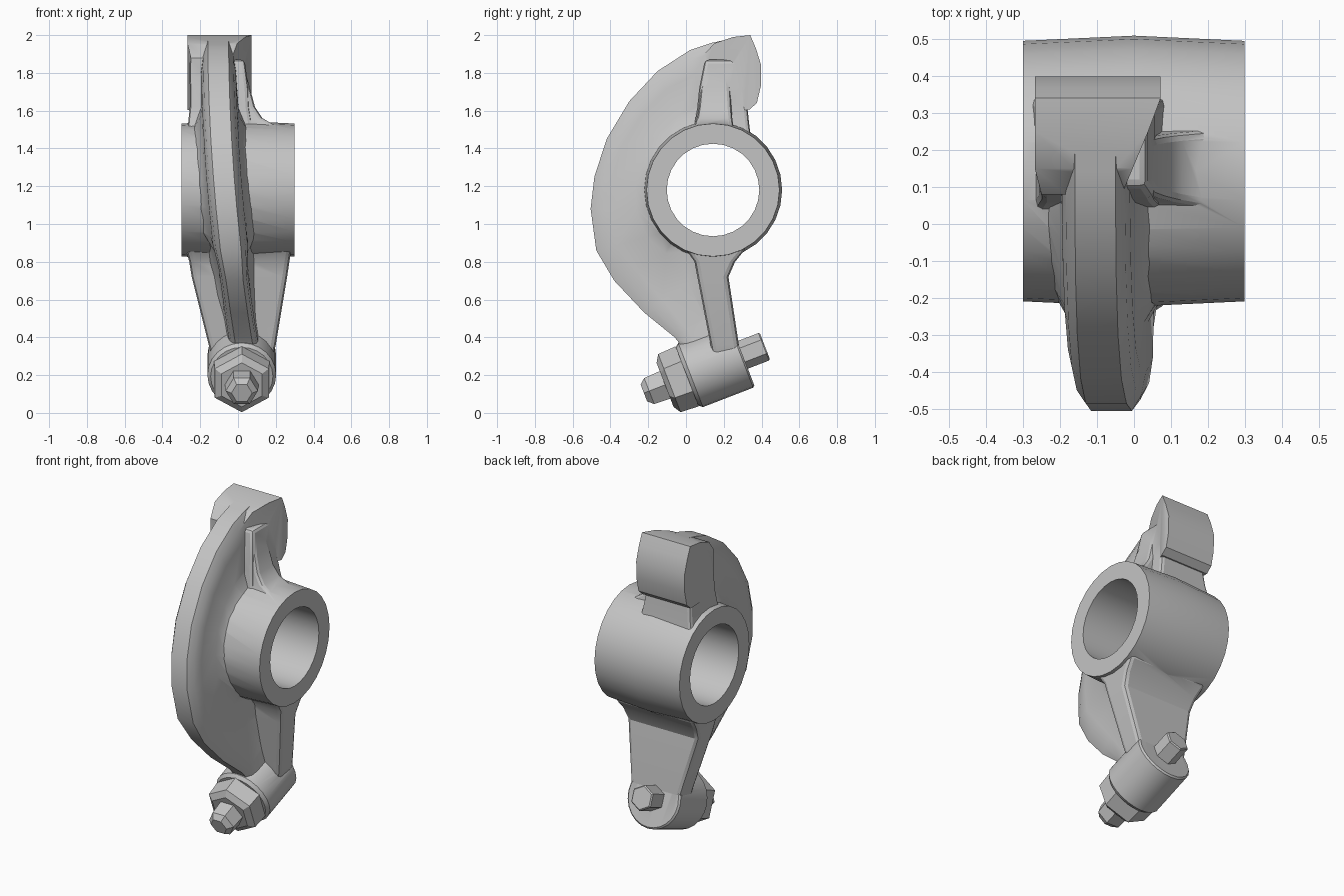
import bpy, bmesh, math
from mathutils import Vector

if "Cube" in bpy.data.objects:
    bpy.data.objects.remove(bpy.data.objects["Cube"])

metal = bpy.data.materials.new("grey metal")
metal.diffuse_color = (0.55, 0.55, 0.55, 1)
metal.use_nodes = True
metal.node_tree.nodes["Principled BSDF"].inputs["Base Color"].default_value = metal.diffuse_color


def smooth(ob, angle):
    bpy.ops.object.select_all(action="DESELECT")
    ob.select_set(True)
    bpy.context.view_layer.objects.active = ob
    bpy.ops.object.shade_smooth_by_angle(angle=math.radians(angle))


def build(name, rings, closed=False, bevel=0.0):
    """Skin a list of equal-length point rings; closed joins last ring to first."""
    bm = bmesh.new()
    vs = [[bm.verts.new(p) for p in ring] for ring in rings]
    n = len(vs[0])
    for i in range(len(vs) if closed else len(vs) - 1):
        a, b = vs[i], vs[(i + 1) % len(vs)]
        for j in range(n):
            k = (j + 1) % n
            bm.faces.new((a[j], a[k], b[k], b[j]))
    if not closed:
        caps = [bm.faces.new(vs[0]), bm.faces.new(vs[-1])]
        if not bevel:
            bmesh.ops.triangulate(bm, faces=caps)
    bmesh.ops.recalc_face_normals(bm, faces=bm.faces)
    me = bpy.data.meshes.new(name)
    bm.to_mesh(me)
    bm.free()
    me.materials.append(metal)
    ob = bpy.data.objects.new(name, me)
    bpy.context.collection.objects.link(ob)
    if bevel:
        mod = ob.modifiers.new("soft edges", "BEVEL")
        mod.width, mod.segments = bevel, 2
        mod.limit_method, mod.angle_limit = "ANGLE", math.radians(40)
    smooth(ob, 32)
    return ob


def lathe(name, profile, sides, origin, axis, closed=False, turn=0.0):
    """Revolve (distance, radius) pairs about an axis."""
    d = Vector(axis).normalized()
    u = Vector((0, 1, 0)) if abs(d.x) > 0.9 else Vector((1, 0, 0))
    v = d.cross(u)
    rings = []
    for s, r in profile:
        ring = []
        for i in range(sides):
            a = 2 * math.pi * i / sides + turn
            ring.append(Vector(origin) + d * s + (u * math.cos(a) + v * math.sin(a)) * r)
        rings.append(ring)
    return build(name, rings, closed)


def flange(name, stations, bevel):
    """Stack of rectangles: z, x min, x max, y min, y max."""
    return build(name, [[(x0, y0, z), (x1, y0, z), (x1, y1, z), (x0, y1, z)]
                        for z, x0, x1, y0, y1 in stations], bevel=bevel)


# pivot hub with through bore
hub = lathe("rocker_body", [(-0.30, 0.245), (-0.30, 0.352), (0, 0.366),
                            (0.298, 0.352), (0.298, 0.245)],
            28, (0, 0.143, 1.18), (1, 0, 0), closed=True)

# curved web: outer edge and inner edge points in (y, z)
edge = [((0.26, 1.985), (0.20, 1.60)), ((0.14, 1.96), (0.16, 1.52)),
        ((0.02, 1.92), (0.10, 1.50)), ((-0.15, 1.81), (0.0, 1.48)),
        ((-0.30, 1.65), (-0.08, 1.42)), ((-0.42, 1.45), (-0.15, 1.32)),
        ((-0.485, 1.25), (-0.18, 1.20)), ((-0.505, 1.08), (-0.17, 1.08)),
        ((-0.475, 0.86), (-0.10, 0.96)), ((-0.38, 0.70), (0.0, 0.90)),
        ((-0.22, 0.53), (0.10, 0.75)), ((-0.06, 0.40), (0.16, 0.55)),
        ((0.02, 0.30), (0.18, 0.42))]
half = [(0, 0.15), (0.28, 0.10), (0.70, 0.092), (0.88, 0.08), (1, 0.055)]
section = half + [(t, -w) for t, w in reversed(half)]
rings = []
for n, (o, i) in enumerate(edge):
    ring = []
    thin = 1 if n < 9 else 0.82
    for t, w in section:
        y, z = (i[k] + (o[k] - i[k]) * t for k in (0, 1))
        h = 1.7 - z
        ring.append((-0.10 + 0.032 * h + 0.05 * h * h + w * thin, y, z))
    rings.append(ring)
web = build("curved_web", rings)

# flanges joining the hub to the pad and to the screw boss
neck = flange("upper_flange", [(1.45, -0.28, 0.09, 0.0, 0.345), (1.525, -0.265, 0.075, 0.045, 0.335),
                               (1.62, -0.255, 0.06, 0.06, 0.325), (1.72, -0.255, 0.055, 0.07, 0.32),
                               (1.87, -0.258, 0.035, 0.10, 0.31)], 0.02)
gusset = flange("gusset", [(1.45, -0.15, 0.27, 0.02, 0.27), (1.525, -0.15, 0.19, 0.05, 0.25),
                           (1.56, -0.15, 0.13, 0.06, 0.245), (1.62, -0.15, 0.09, 0.07, 0.24),
                           (1.72, -0.15, 0.063, 0.08, 0.235), (1.84, -0.15, 0.03, 0.13, 0.22)], 0.02)
arm = flange("lower_flange", [(0.88, -0.28, 0.285, -0.01, 0.325), (0.80, -0.258, 0.272, 0.045, 0.26),
                              (0.72, -0.245, 0.26, 0.06, 0.225), (0.36, -0.155, 0.20, 0.13, 0.28),
                              (0.25, -0.13, 0.17, 0.15, 0.29)], 0.025)

# contact pad: broad sloping top, tapered right side, rounded rear face
profile = [(0.085, 1.60), (0.08, 1.88), (0.15, 1.957), (0.25, 1.99), (0.34, 2.0), (0.37, 1.93),
           (0.398, 1.84), (0.396, 1.73), (0.375, 1.64), (0.335, 1.605)]
pad = build("contact_pad", [[(-0.268 + max(0, 0.14 - y) * 0.3, y, z) for y, z in profile],
                            [(0.072 - max(0, 0.33 - y) * 0.42, y, z) for y, z in profile]])

# adjuster boss on a tilted axis
base, tilt = (0.02, 0.015, 0.197), (0, 0.933, 0.36)
boss = lathe("screw_boss", [(-0.01, 0.165), (0.01, 0.182), (0.295, 0.182), (0.305, 0.172)],
             24, base, tilt)

# fuse the casting into one body
parts = [web, neck, gusset, arm, pad, boss]
for part in parts:
    mod = hub.modifiers.new("fuse", "BOOLEAN")
    mod.operation, mod.solver, mod.object = "UNION", "EXACT", part
graph = bpy.context.evaluated_depsgraph_get()
fused = bpy.data.meshes.new_from_object(hub.evaluated_get(graph))
hub.modifiers.clear()
hub.data = fused
for part in parts:
    bpy.data.objects.remove(part)
smooth(hub, 32)

# nut and screw on the boss axis
lathe("lock_nut", [(-0.135, 0.125), (-0.11, 0.165), (-0.01, 0.17)], 6, base, tilt,
      turn=math.pi / 6)
lathe("screw_front", [(-0.255, 0.055), (-0.225, 0.085), (-0.135, 0.09)], 6, base, tilt)
lathe("screw_back", [(0.30, 0.078), (0.425, 0.078), (0.432, 0.07)], 6, base, tilt,
      turn=math.pi / 6)
